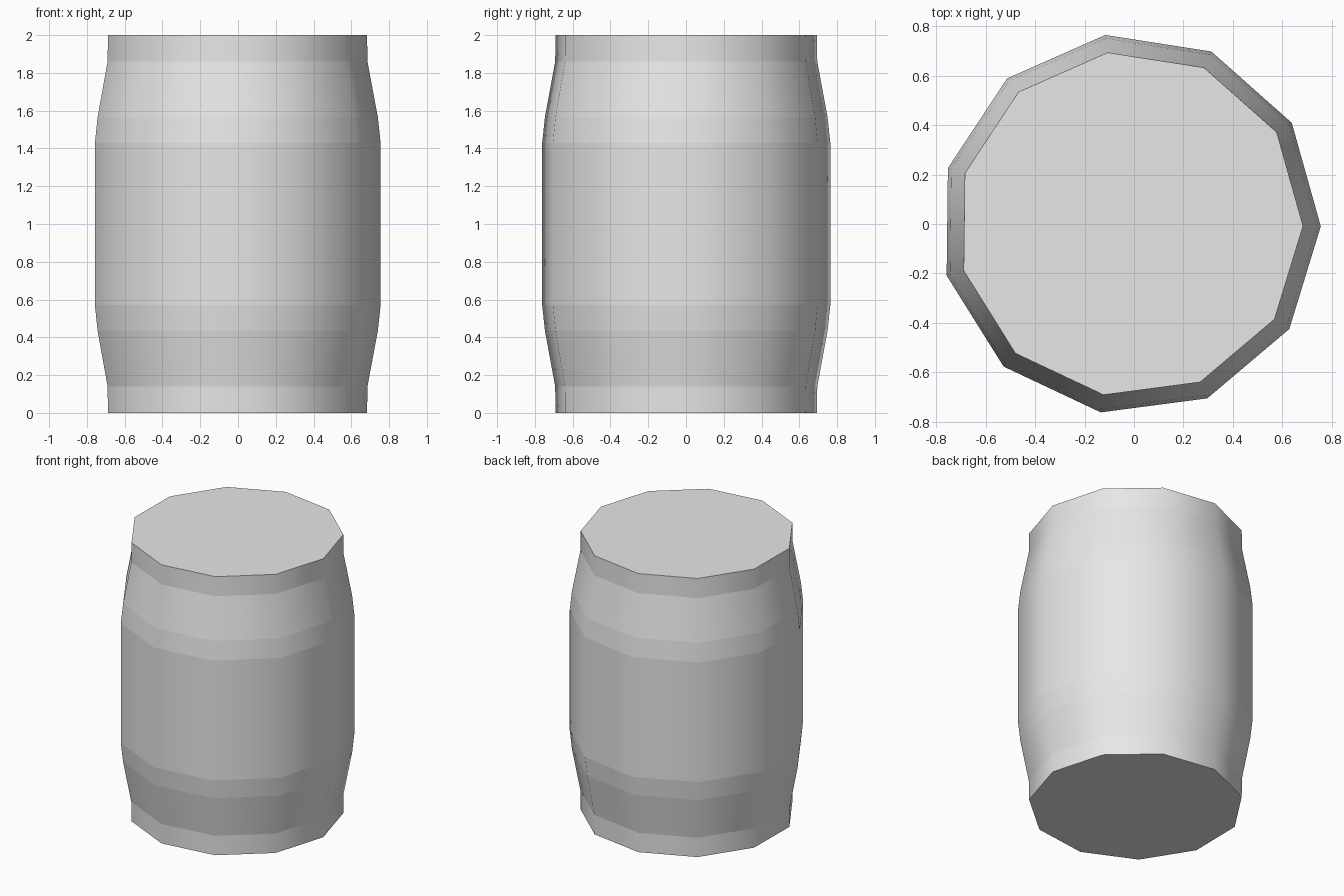
import bpy, bmesh, math

cube = bpy.data.objects.get("Cube")
if cube:
    bpy.data.objects.remove(cube, do_unlink=True)

SIDES = 11
TURN = -0.012      # slight twist about the axis
SHIFT = -0.0155    # centres the odd-sided outline
# Lower half of the barrel wall as (radius, height), mirrored for the upper half
LOWER = [(0.699, 0.0), (0.701, 0.14), (0.756, 0.435), (0.7706, 0.57)]
PROFILE = LOWER + [(r, 2 - z) for r, z in reversed(LOWER)]

# Colour
grey = bpy.data.materials.new("plain grey")
grey.use_nodes = True
colour = (0.8, 0.8, 0.8, 1)
grey.diffuse_color = colour
grey.node_tree.nodes["Principled BSDF"].inputs["Base Color"].default_value = colour

# Barrel wall: stacked rings
bm = bmesh.new()
rings = []
for r, z in PROFILE:
    angles = [TURN + math.tau * i / SIDES for i in range(SIDES)]
    rings.append([bm.verts.new((SHIFT + r * math.cos(a), r * math.sin(a), z))
                  for a in angles])
for low, high in zip(rings, rings[1:]):
    for i in range(SIDES):
        j = (i + 1) % SIDES
        bm.faces.new((low[i], low[j], high[j], high[i])).smooth = True

# Flat lid and base
bm.faces.new(rings[-1])
bm.faces.new(reversed(rings[0]))

# Crisp bands between rings, smooth around the wall
for e in bm.edges:
    if abs(e.verts[0].co.z - e.verts[1].co.z) < 1e-5:
        e.smooth = False

mesh = bpy.data.meshes.new("barrel")
bm.to_mesh(mesh)
bm.free()
mesh.materials.append(grey)
barrel = bpy.data.objects.new("barrel", mesh)
bpy.context.collection.objects.link(barrel)
